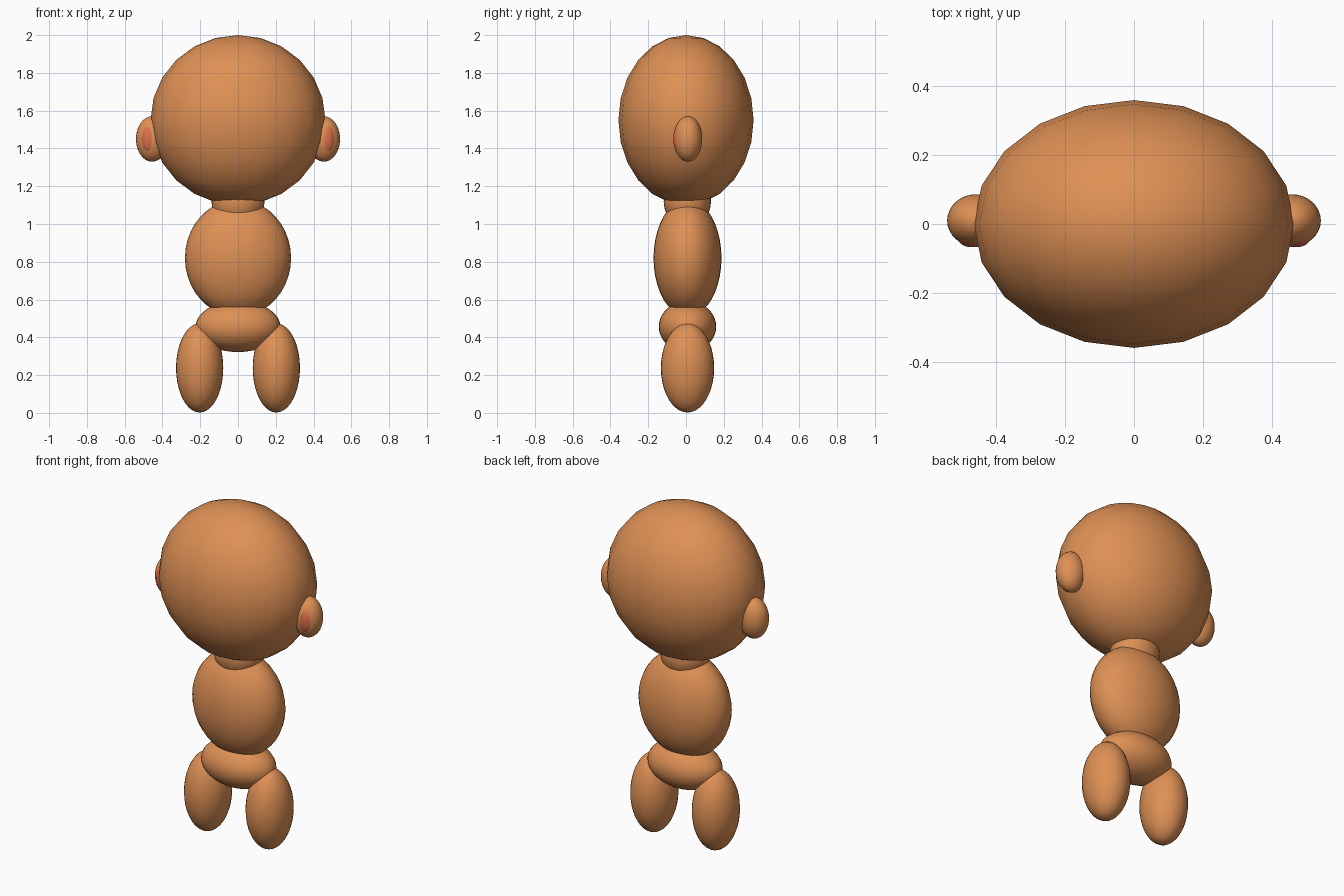
import bpy

cube = bpy.data.objects.get("Cube")
if cube:
    bpy.data.objects.remove(cube, do_unlink=True)


def make_material(name, colour):
    mat = bpy.data.materials.new(name)
    mat.use_nodes = True
    mat.diffuse_color = colour
    mat.node_tree.nodes["Principled BSDF"].inputs["Base Color"].default_value = colour
    return mat


skin = make_material("warm tan skin", (0.73, 0.28, 0.09, 1))
pink = make_material("inner ear pink", (0.73, 0.16, 0.07, 1))


def ellipsoid(name, centre, radii, mat=skin, segments=32, rings=20):
    bpy.ops.mesh.primitive_uv_sphere_add(segments=segments, ring_count=rings,
                                         radius=1, location=centre)
    obj = bpy.context.object
    obj.name = name
    obj.scale = radii
    bpy.ops.object.transform_apply(location=False, rotation=False, scale=True)
    bpy.ops.object.shade_smooth()
    obj.data.materials.append(mat)
    return obj


# Head, coarser than the other parts
ellipsoid("head", (0, 0, 1.55), (0.463, 0.358, 0.45), segments=20, rings=12)

# Neck, body and hips
ellipsoid("neck", (0, 0.007, 1.12), (0.14, 0.125, 0.14))
ellipsoid("torso", (0, 0.008, 0.82), (0.281, 0.18, 0.31))
ellipsoid("hips", (0, 0.008, 0.457), (0.225, 0.152, 0.135))

# Mirrored legs and ears
for side, sign in (("left", 1), ("right", -1)):
    ellipsoid(side + "_leg", (sign * 0.203, 0.008, 0.238), (0.125, 0.141, 0.236))
    ellipsoid(side + "_ear", (sign * 0.455, 0.01, 1.45), (0.085, 0.076, 0.12))
    ellipsoid(side + "_inner_ear", (sign * 0.47, -0.035, 1.45),
              (0.042, 0.032, 0.075), pink)
